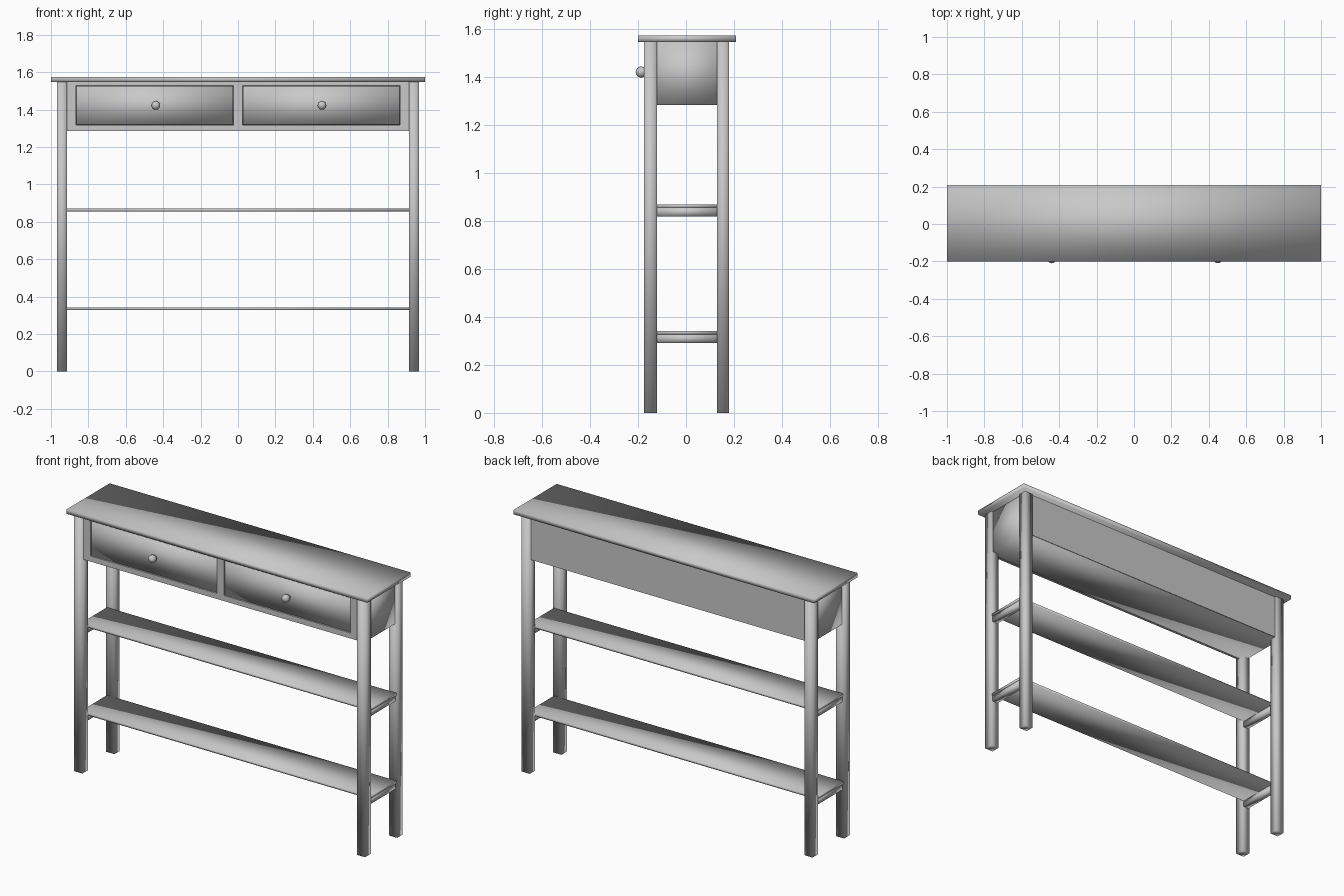
import bpy
import bmesh
from mathutils import Matrix, Vector

cube = bpy.data.objects.get("Cube")
if cube:
    bpy.data.objects.remove(cube, do_unlink=True)

# One plain grey for the whole table
GREY = (0.58, 0.58, 0.58, 1.0)
grey = bpy.data.materials.new("plain_grey")
grey.diffuse_color = GREY
grey.use_nodes = True
for node in grey.node_tree.nodes:
    if node.type == 'BSDF_PRINCIPLED':
        node.inputs["Base Color"].default_value = GREY
        node.inputs["Roughness"].default_value = 0.6


def finish(name, bm, smooth=True):
    mesh = bpy.data.meshes.new(name)
    for face in bm.faces:
        face.smooth = smooth
    bm.to_mesh(mesh)
    bm.free()
    mesh.materials.append(grey)
    obj = bpy.data.objects.new(name, mesh)
    bpy.context.collection.objects.link(obj)
    return obj


def box(name, x, y, z, smooth=True):
    """Box from (min, max) ranges along each axis."""
    bm = bmesh.new()
    ranges = (x, y, z)
    size = Vector([hi - lo for lo, hi in ranges])
    centre = Vector([(hi + lo) / 2 for lo, hi in ranges])
    bmesh.ops.create_cube(bm, size=1, matrix=Matrix.Translation(centre) @ Matrix.Diagonal(size).to_4x4())
    return finish(name, bm, smooth)


def side_range(side, inner, outer):
    return tuple(sorted((side * inner, side * outer)))


TOP_UNDER, TOP = 1.548, 1.575
LEG_IN, LEG_OUT = 0.913, 0.968
FRONT_LEG, BACK_LEG = (-0.175, -0.12), (0.13, 0.18)
GAP = (FRONT_LEG[1], BACK_LEG[0])
CASE_LOW, CASE_X = 1.284, 0.955
FRAME_FRONT, FRAME_BACK = -0.166, -0.15
SIDES = (("left", 1), ("right", -1))

# Table top
box("table_top", (-1, 1), (-0.2, 0.209), (TOP_UNDER, TOP))

# Legs
for label, side in SIDES:
    x = side_range(side, LEG_IN, LEG_OUT)
    box("front_leg_" + label, x, FRONT_LEG, (0, TOP_UNDER))
    box("back_leg_" + label, x, BACK_LEG, (0, TOP_UNDER))

# Drawer case and its flat back panel
box("drawer_case", (-CASE_X, CASE_X), (FRAME_BACK, 0.168), (CASE_LOW, TOP_UNDER))
box("back_panel", (-LEG_IN, LEG_IN), (0.16, 0.171), (CASE_LOW, TOP_UNDER), False)

# Frame around the drawers
DRAWER_IN, DRAWER_OUT = 0.023, 0.866
DRAWER_LOW, DRAWER_HIGH = 1.317, 1.528
frame_y = (FRAME_FRONT, FRAME_BACK)
frame_x = (-LEG_IN, LEG_IN)
box("frame_bottom_rail", frame_x, frame_y, (CASE_LOW, DRAWER_LOW), False)
box("frame_top_rail", frame_x, frame_y, (DRAWER_HIGH, TOP_UNDER), False)
posts_z = (DRAWER_LOW, DRAWER_HIGH)
box("frame_divider", (-DRAWER_IN, DRAWER_IN), frame_y, posts_z, False)

for label, side in SIDES:
    box("frame_post_" + label, side_range(side, DRAWER_OUT, LEG_IN), frame_y, posts_z, False)

    # Drawer front, set slightly back in the frame
    box("drawer_front_" + label, side_range(side, DRAWER_IN + 0.003, DRAWER_OUT - 0.003),
        (FRAME_FRONT + 0.006, 0.1), (DRAWER_LOW + 0.002, DRAWER_HIGH - 0.002))

    # Round knob on a short stem
    bm = bmesh.new()
    knob = Vector((0.005 + side * 0.444, -0.187, 1.422))
    bmesh.ops.create_uvsphere(bm, u_segments=20, v_segments=12, radius=0.023,
                              matrix=Matrix.Translation(knob))
    stem = Matrix.Translation(knob + Vector((0, 0.018, 0))) @ Matrix.Rotation(1.5708, 4, 'X')
    bmesh.ops.create_cone(bm, cap_ends=True, segments=16, radius1=0.013, radius2=0.013,
                          depth=0.03, matrix=stem)
    finish("drawer_knob_" + label, bm)

# Shelves resting on end rails between the legs
for label, top in (("upper", 0.87), ("lower", 0.342)):
    under = top - 0.014
    box(label + "_shelf", (-0.962, 0.962), GAP, (under, top))
    for end, side in SIDES:
        box(label + "_shelf_rail_" + end, side_range(side, 0.922, 0.958), GAP,
            (top - 0.05, under))
